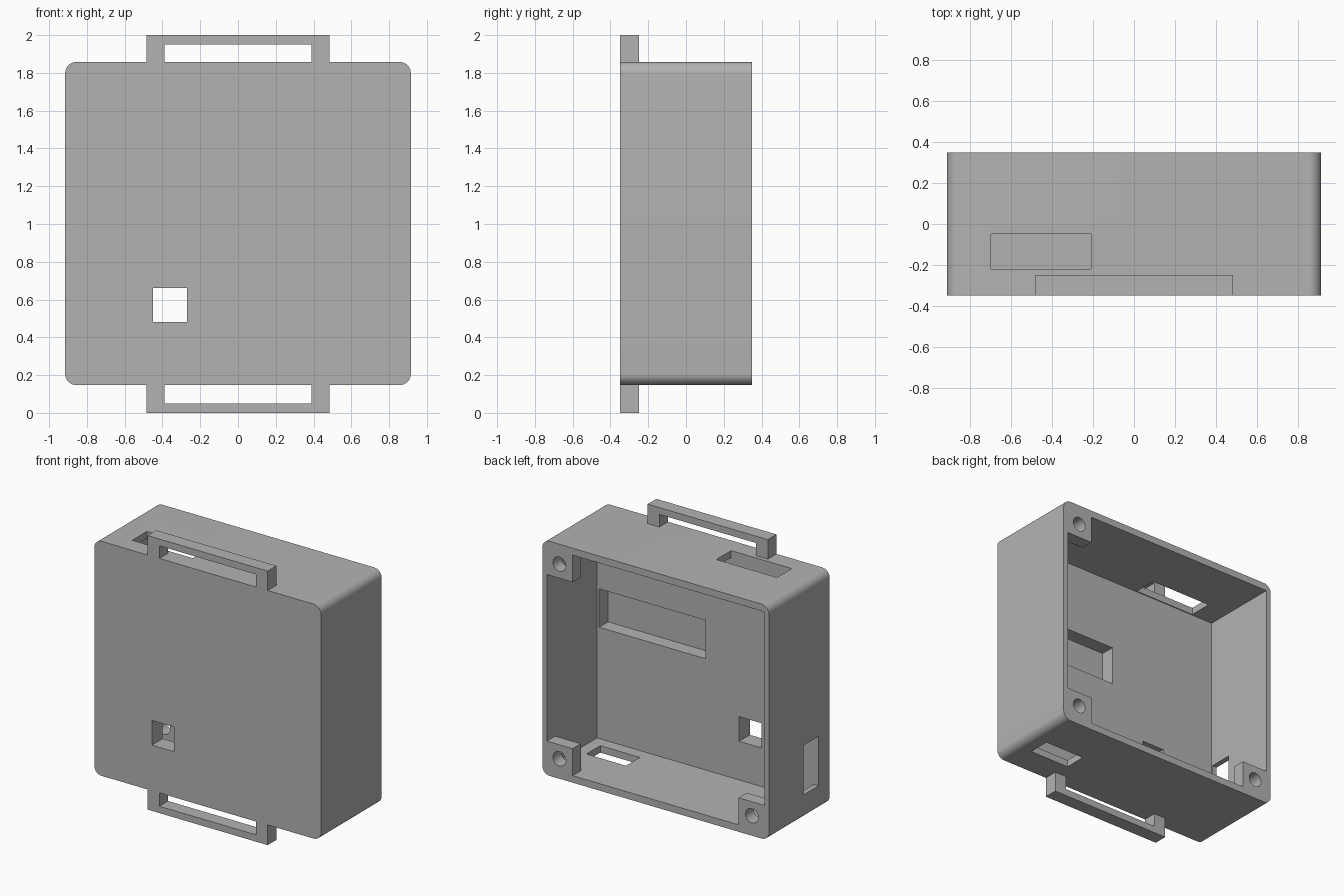
import bpy, bmesh
from math import radians
from mathutils import Matrix, Vector

if "Cube" in bpy.data.objects:
    bpy.data.objects.remove(bpy.data.objects["Cube"], do_unlink=True)

grey = bpy.data.materials.new("plain grey")
grey.use_nodes = True
grey.diffuse_color = (0.45, 0.45, 0.45, 1)
grey.node_tree.nodes["Principled BSDF"].inputs["Base Color"].default_value = grey.diffuse_color

# Main dimensions
HALF_W, BOTTOM, TOP = 0.915, 0.147, 1.858
FRONT, BACK, PANEL = -0.35, 0.35, -0.227
IN_X, IN_LOW, IN_HIGH = 0.877, 0.198, 1.807
MID_Z = (BOTTOM + TOP) / 2


def finish(name, bm):
    bmesh.ops.recalc_face_normals(bm, faces=bm.faces)
    mesh = bpy.data.meshes.new(name)
    bm.to_mesh(mesh)
    bm.free()
    mesh.materials.append(grey)
    obj = bpy.data.objects.new(name, mesh)
    bpy.context.collection.objects.link(obj)
    return obj


def box(name, x, y, z, corner=0):
    """Box from (low, high) ranges, optionally rounding the edges along y."""
    bm = bmesh.new()
    lo, hi = Vector((x[0], y[0], z[0])), Vector((x[1], y[1], z[1]))
    size = Matrix.Diagonal((hi - lo).to_4d())
    bmesh.ops.create_cube(bm, size=1, matrix=Matrix.Translation((lo + hi) / 2) @ size)
    if corner:
        edges = [e for e in bm.edges if abs(e.verts[0].co.y - e.verts[1].co.y) > 0.01]
        bmesh.ops.bevel(bm, geom=edges, offset=corner, segments=10, profile=0.5,
                        affect='EDGES')
    return finish(name, bm)


def cylinder_y(name, x, y, z, radius):
    bm = bmesh.new()
    place = Matrix.Translation((x, (y[0] + y[1]) / 2, z)) @ Matrix.Rotation(radians(90), 4, 'X')
    bmesh.ops.create_cone(bm, cap_ends=True, segments=32, radius1=radius, radius2=radius,
                          depth=y[1] - y[0], matrix=place)
    return finish(name, bm)


def activate(obj):
    bpy.ops.object.select_all(action='DESELECT')
    obj.select_set(True)
    bpy.context.view_layer.objects.active = obj


def cut(obj, cutter):
    mod = obj.modifiers.new("cut", 'BOOLEAN')
    mod.operation, mod.solver, mod.object = 'DIFFERENCE', 'EXACT', cutter
    activate(obj)
    bpy.ops.object.modifier_apply(modifier=mod.name)
    bpy.data.objects.remove(cutter, do_unlink=True)


def smooth(obj):
    activate(obj)
    bpy.ops.object.shade_smooth_by_angle(angle=radians(30))


# Open-backed case with rounded corners
case = box("case", (-HALF_W, HALF_W), (FRONT, BACK), (BOTTOM, TOP), corner=0.06)
openings = {
    "cavity": ((-IN_X, IN_X), (PANEL, 0.5), (IN_LOW, IN_HIGH)),
    "front_window": ((-0.45, -0.27), (-0.5, 0), (0.48, 0.66)),
    "panel_recess": ((0, 0.86), (-0.33, 0), (1.01, 1.29)),
    "top_slot": ((-0.7, -0.21), (-0.22, -0.05), (1.7, 2)),
    "bottom_slot": ((0.47, 0.79), (-0.14, 0.02), (0, 0.3)),
    "side_slot": ((-1, -0.8), (-0.22, -0.05), (0.33, 0.69)),
}
for name, spans in openings.items():
    cut(case, box(name, *spans))
smooth(case)

# Screw bosses in three of the rear corners
for name, sx, sz in (("upper_left_boss", 1, 1), ("lower_left_boss", 1, -1),
                     ("lower_right_boss", -1, -1)):
    xs = sorted((sx * 0.67, sx * IN_X))
    zs = (1.61, IN_HIGH) if sz > 0 else (IN_LOW, 0.395)
    boss = box(name, xs, (0.255, BACK), zs)
    cut(boss, cylinder_y("screw_hole", sx * 0.777, (0.1, 0.5), MID_Z + sz * 0.71, 0.052))
    smooth(boss)

# Strap loops above and below, each a U-shaped profile along the front
for name, root, tip in (("top_strap_loop", TOP, 2), ("bottom_strap_loop", BOTTOM, 0)):
    inner = tip + (0.05 if tip < root else -0.05)
    half = [(0.39, inner), (0.39, root), (0.485, root), (0.485, tip)]
    outline = half + [(-x, z) for x, z in reversed(half)]
    bm = bmesh.new()
    face = bm.faces.new([bm.verts.new((x, FRONT, z)) for x, z in outline])
    grown = bmesh.ops.extrude_face_region(bm, geom=[face])["geom"]
    bmesh.ops.translate(bm, vec=(0, 0.1, 0),
                        verts=[v for v in grown if isinstance(v, bmesh.types.BMVert)])
    finish(name, bm)
